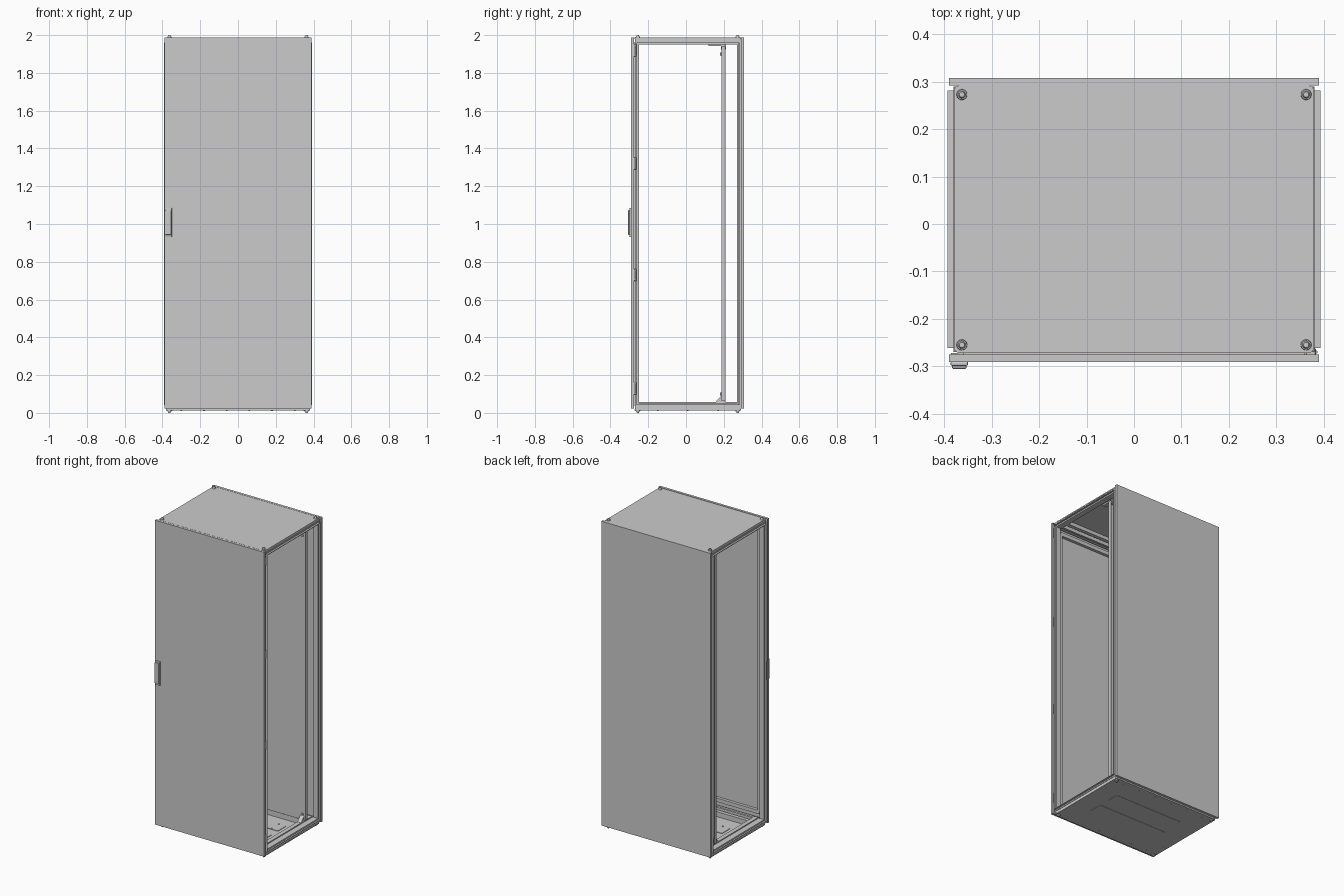
import bpy, bmesh
from mathutils import Matrix, Vector

if "Cube" in bpy.data.objects:
    bpy.data.objects.remove(bpy.data.objects["Cube"])


def finish(name, bm):
    bmesh.ops.recalc_face_normals(bm, faces=bm.faces)
    me = bpy.data.meshes.new(name)
    bm.to_mesh(me)
    bm.free()
    ob = bpy.data.objects.new(name, me)
    bpy.context.collection.objects.link(ob)
    return ob


def box(name, x, y, z, bevel=0.0, seg=1, edges_along_z=False):
    bm = bmesh.new()
    size = Vector((x[1] - x[0], y[1] - y[0], z[1] - z[0]))
    mid = Vector((x[0] + x[1], y[0] + y[1], z[0] + z[1])) / 2
    bmesh.ops.create_cube(bm, size=1, matrix=Matrix.Translation(mid) @ Matrix.Diagonal((*size, 1)))
    if bevel:
        es = [e for e in bm.edges if not edges_along_z
              or abs(e.verts[0].co.z - e.verts[1].co.z) > 1e-6]
        bmesh.ops.bevel(bm, geom=es, offset=bevel, segments=seg, affect='EDGES', profile=0.5)
    return finish(name, bm)


def sweep(name, axis, rect, profile, capped=False):
    """Mitred sweep of (inset, depth) points round a rectangle facing the axis.
    capped: fill first and last loops (pan); otherwise the profile closes (frame)."""
    bm = bmesh.new()
    a0, a1, b0, b1 = rect
    loops = []
    for i, d in profile:
        corners = [(a0 + i, b0 + i), (a1 - i, b0 + i), (a1 - i, b1 - i), (a0 + i, b1 - i)]
        put = {'x': lambda a, b: (d, a, b), 'y': lambda a, b: (a, d, b), 'z': lambda a, b: (a, b, d)}[axis]
        loops.append([bm.verts.new(put(*c)) for c in corners])
    pairs = list(zip(loops, loops[1:])) + ([] if capped else [(loops[-1], loops[0])])
    for p, q in pairs:
        for k in range(4):
            bm.faces.new((p[k], p[(k + 1) % 4], q[(k + 1) % 4], q[k]))
    if capped:
        bm.faces.new(loops[0])
        bm.faces.new(loops[-1])
    return finish(name, bm)


def cone(name, loc, r1, r2, h, n=24, axis='z'):
    bm = bmesh.new()
    rot = {'z': Matrix(), 'x': Matrix.Rotation(1.5707963, 4, 'Y'), 'y': Matrix.Rotation(1.5707963, 4, 'X')}[axis]
    bmesh.ops.create_cone(bm, cap_ends=True, segments=n, radius1=r1, radius2=r2, depth=abs(h),
                          matrix=Matrix.Translation(loc) @ rot)
    ob = finish(name, bm)
    if n > 8:
        for p in ob.data.polygons:
            p.use_smooth = len(p.vertices) == 4
        ob.data.set_sharp_from_angle(angle=0.7)
    return ob


def pan(t, face, rim, skin):
    """Profile of a sheet tray: outer face, folded rim, inner skin."""
    return [(0, face), (0, rim), (t, rim), (t, skin)]


# Door, back panel and mounting plate as folded trays
sweep("door", 'y', (-.39, .39, .022, 1.988), pan(.003, -.291, -.275, -.287), True)
sweep("back_panel", 'y', (-.39, .39, .022, 1.988), pan(.003, .308, .292, .304), True)
sweep("mounting_plate", 'y', (-.35, .35, .062, 1.94), pan(.004, .187, .209, .191), True)

# Front and back frame rings with a sealing lip
lip = [(0, -.27), (.018, -.27), (.018, -.276), (.022, -.276), (.022, -.25), (0, -.25)]
sweep("front_frame", 'y', (-.379, .379, .022, 1.98), lip)
sweep("back_frame", 'y', (-.379, .379, .022, 1.98), [(i, .02 - d) for i, d in lip])

# Side frame rings with raised lip round each opening
side = [(0, .352), (0, .381), (.008, .381), (.008, .393), (.011, .393), (.011, .383),
        (.02, .383), (.02, .352)]
for s, tag in ((1, "right"), (-1, "left")):
    sweep("side_frame_" + tag, 'x', (-.27, .29, .033, 1.97), [(i, s * d) for i, d in side])

# Roof and base sheets with their perimeter channels
box("roof_panel", (-.38, .38), (-.272, .292), (1.979, 1.987), .012, 4, True)
box("base_panel", (-.38, .38), (-.272, .292), (.013, .018), .012, 4, True)
sweep("roof_channel", 'z', (-.378, .378, -.27, .29),
      [(0, 1.979), (0, 1.965), (.02, 1.965), (.02, 1.953), (.034, 1.953), (.034, 1.979)])
sweep("base_channel", 'z', (-.378, .378, -.27, .29),
      [(0, .018), (0, .038), (.02, .038), (.02, .052), (.034, .052), (.034, .018)])

# Cable entry plates in the base
for k, y in enumerate((-.055, .095)):
    box(f"entry_plate_{k}", (-.25, .25), (y - .045, y + .045), (.0115, .021), .008, 3, True)
    for x in (-.2, 0, .2):
        for d in (-.036, .036):
            cone("entry_plate_screw", (x, y + d, .022), .005, .005, .005, 12)

# Base perimeter screws
for k in range(6):
    x = -.3 + k * .12
    for y in (-.245, .265):
        cone("base_screw", (x, y, .0125), .004, .004, .003, 12)
for y in (-.15, .01, .17):
    for x in (-.35, .35):
        cone("base_screw", (x, y, .0125), .004, .004, .003, 12)

# Corner bolts on roof and base
for x in (-.363, .363):
    for y in (-.255, .273):
        cone("roof_bolt_washer", (x, y, 1.989), .0115, .0105, .006)
        cone("roof_bolt_head", (x, y, 1.996), .008, .0055, .008)
        cone("base_bolt_washer", (x, y, .010), .0105, .0115, .006)
        cone("base_bolt_head", (x, y, .004), .0055, .008, .008)

# Rails and brackets carrying the mounting plate
for s in (-1, 1):
    rx = sorted((s * .315, s * .342))
    box("floor_rail", rx, (-.25, .27), (.03, .057))
    box("roof_bracket", rx, (.12, .21), (1.943, 1.953))
    box("roof_clip", rx, (.186, .212), (1.925, 1.95))
    bm = bmesh.new()
    ends = [[bm.verts.new((x, y, z)) for y, z in ((.155, .056), (.209, .056), (.209, .09), (.187, .09))]
            for x in rx]
    for e in ends:
        bm.faces.new(e)
    for k in range(4):
        j = (k + 1) % 4
        bm.faces.new((ends[0][k], ends[0][j], ends[1][j], ends[1][k]))
    finish("floor_bracket", bm)
    for z in (.1, 1.9):
        cone("plate_bolt", (s * .33, .184, z), .008, .008, .008, 6, 'y')

# Cross rails on the floor and under the roof
for y in (-.2, .22):
    box("floor_cross_rail", (-.34, .34), (y - .012, y + .012), (.018, .05))
    box("roof_cross_rail", (-.345, .345), (y - .012, y + .012), (1.956, 1.979))

# Door stiffeners, latch rod and hinges
for x in (-.335, .335):
    box("door_stiffener", (x - .012, x + .012), (-.288, -.268), (.08, 1.93))
for z in (.08, 1.93):
    box("door_crossbar", (-.335, .335), (-.288, -.268), (z - .012, z + .012))
box("latch_rod", (-.374, -.364), (-.286, -.278), (.12, 1.88))
box("latch_case", (-.386, -.354), (-.288, -.272), (.95, 1.06))
for z in (.13, .73, 1.32, 1.92):
    box("hinge_leaf", (.362, .384), (-.277, -.262), (z - .032, z + .032), .002)
    cone("hinge_pin", (.383, -.27, z), .004, .004, .05, 12)

# Door handle with swing lever
box("handle_base", (-.387, -.35), (-.299, -.29), (.93, 1.085), .003, 2)
box("handle_lever", (-.384, -.353), (-.306, -.297), (.942, 1.075), .004, 2)
